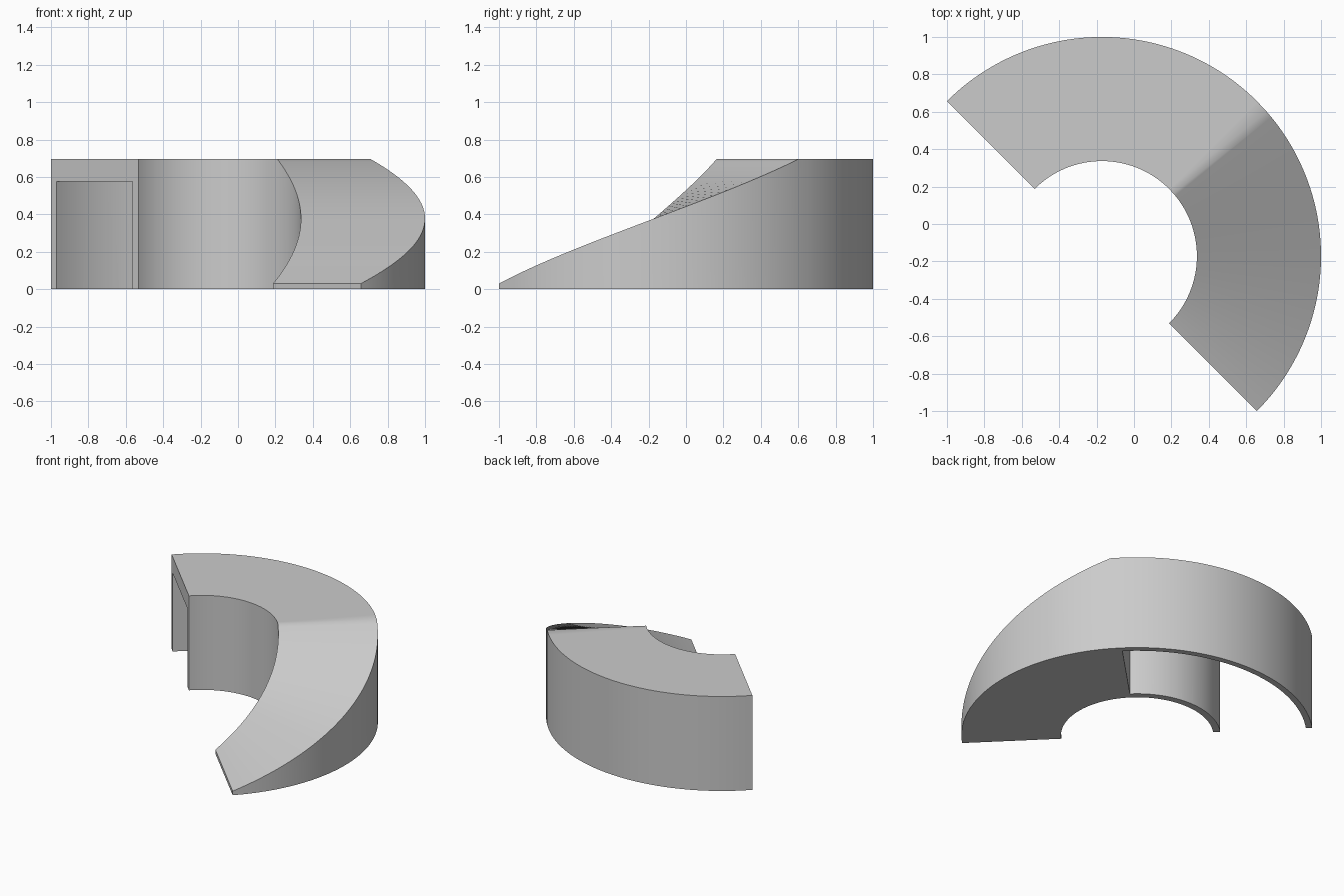
import bpy, bmesh
from math import radians, cos, sin

if "Cube" in bpy.data.objects:
    bpy.data.objects.remove(bpy.data.objects["Cube"], do_unlink=True)

CENTRE = -0.1716            # same offset in x and y
R_OUT, R_IN = 1.1716, 0.508
TOP, TOE = 0.695, 0.03
START, BREAK, TUNNEL, END = -45, 41.2, 45, 135

grey = bpy.data.materials.new("plain grey")
grey.use_nodes = True
grey.diffuse_color = (0.6, 0.6, 0.6, 1)
grey.node_tree.nodes["Principled BSDF"].inputs["Base Color"].default_value = (0.6, 0.6, 0.6, 1)


def spread(a, b, n):
    return [a + (b - a) * i / n for i in range(n + 1)]


def curved_block(name, angles, r_in, r_out, bottom, height):
    """Sweep a rectangular section round the centre; height depends on angle."""
    bm = bmesh.new()
    rings = []
    for a in angles:
        c, s = cos(radians(a)), sin(radians(a))
        section = ((r_in, bottom), (r_out, bottom), (r_out, height(a)), (r_in, height(a)))
        rings.append([bm.verts.new((CENTRE + r * c, CENTRE + r * s, z)) for r, z in section])
    for p, q in zip(rings, rings[1:]):
        for i in range(4):
            j = (i + 1) % 4
            bm.faces.new((p[i], p[j], q[j], q[i]))
    bm.faces.new(rings[0])
    bm.faces.new(rings[-1])
    bmesh.ops.recalc_face_normals(bm, faces=bm.faces)
    mesh = bpy.data.meshes.new(name)
    bm.to_mesh(mesh)
    bm.free()
    mesh.materials.append(grey)
    obj = bpy.data.objects.new(name, mesh)
    bpy.context.collection.objects.link(obj)
    return obj


def ramp_height(a):
    return TOE + (TOP - TOE) * min(1, (a - START) / (BREAK - START))


# Curved ramp running up to a level top
ramp = curved_block("curved_ramp", spread(START, BREAK, 48) + spread(TUNNEL, END, 48),
                    R_IN, R_OUT, 0, ramp_height)

# Hollow under the level part, open at the bottom and the far end
cutter = curved_block("hollow_cutter", spread(TUNNEL, END, 48) + [END + 4],
                      0.556, 1.129, -0.1, lambda a: 0.575)
cutter.hide_render = True

cut = ramp.modifiers.new("hollow", "BOOLEAN")
cut.operation = "DIFFERENCE"
cut.solver = "EXACT"
cut.object = cutter
bpy.ops.object.select_all(action="DESELECT")
ramp.select_set(True)
bpy.context.view_layer.objects.active = ramp
bpy.ops.object.modifier_apply(modifier=cut.name)
bpy.data.objects.remove(cutter, do_unlink=True)
bpy.ops.object.shade_smooth_by_angle(angle=radians(30))
